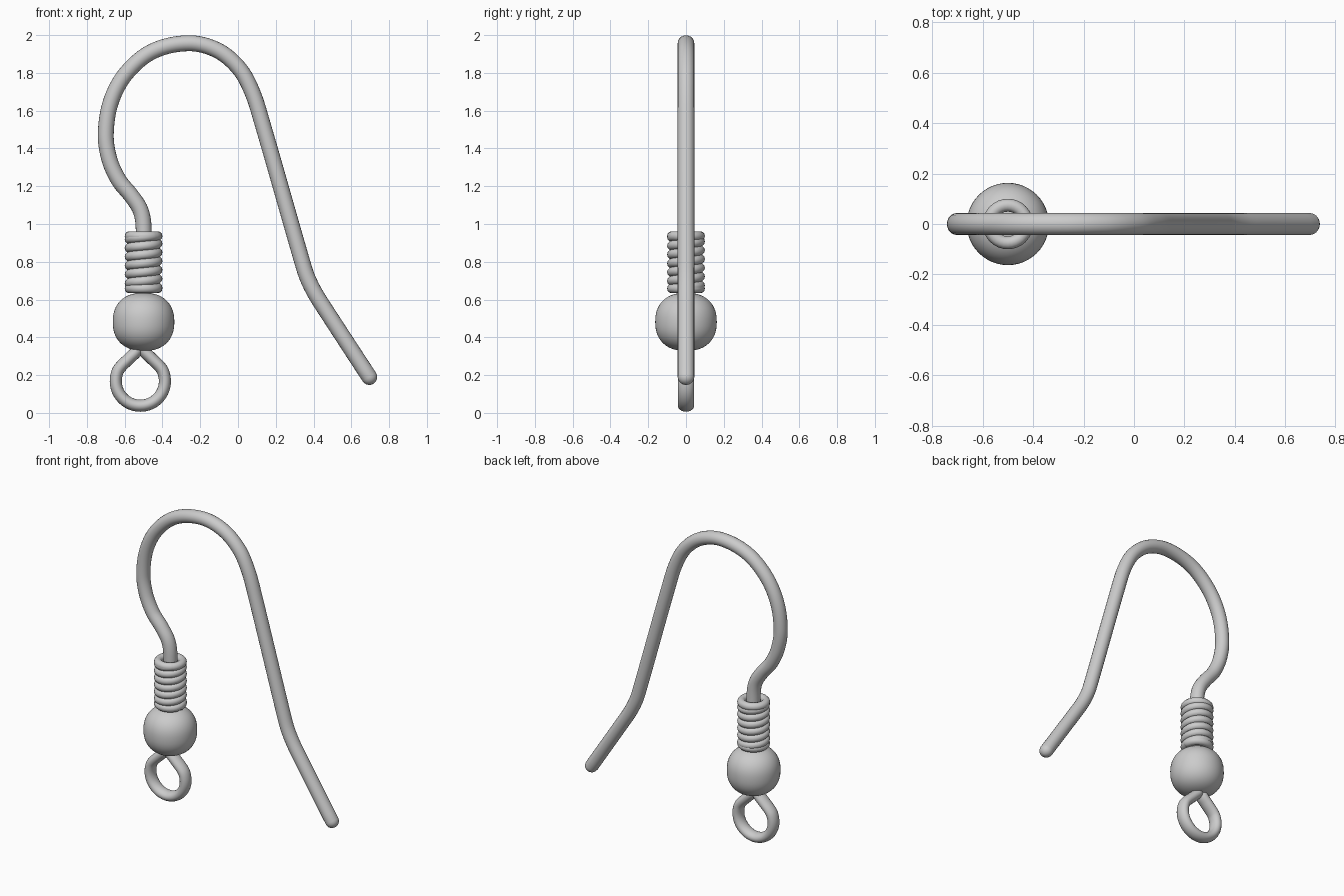
import bpy, bmesh, math
from mathutils import Vector

if "Cube" in bpy.data.objects:
    bpy.data.objects.remove(bpy.data.objects["Cube"])

CX = -0.5  # axis of the bead and coil


def finish(bm, name):
    bmesh.ops.recalc_face_normals(bm, faces=bm.faces)
    for f in bm.faces:
        f.smooth = True
    me = bpy.data.meshes.new(name)
    bm.to_mesh(me)
    bm.free()
    ob = bpy.data.objects.new(name, me)
    bpy.context.collection.objects.link(ob)
    return ob


def smooth_path(pts, n=8):
    """Chord-length spline through (x, z) points in the y = 0 plane."""
    p = [Vector((x, 0, z)) for x, z in pts]
    tan = []
    for i in range(len(p)):
        a, b = p[max(i - 1, 0)], p[min(i + 1, len(p) - 1)]
        tan.append((b - a).normalized())
    out = []
    for i in range(len(p) - 1):
        d = (p[i + 1] - p[i]).length
        for k in range(n):
            t = k / n
            out.append((2*t**3 - 3*t*t + 1) * p[i] + (t**3 - 2*t*t + t) * d * tan[i]
                       + (3*t*t - 2*t**3) * p[i + 1] + (t**3 - t*t) * d * tan[i + 1])
    return out + [p[-1]]


def sweep(name, path, ra, rb, up, sides=20, caps=5):
    """Tube along path with an elliptical section and domed ends."""
    m = len(path)
    rows = []
    for i, c in enumerate(path):
        t = (path[min(i + 1, m - 1)] - path[max(i - 1, 0)]).normalized()
        rows.append((c, t, 1.0))
    def dome(c, t):
        return [(c + t * ra * math.sin(a), t, math.cos(a))
                for a in (k / caps * math.pi / 2 * 0.97 for k in range(1, caps + 1))]
    c0, t0, _ = rows[0]
    start = [(c, t0, s) for c, _, s in dome(c0, -t0)][::-1]
    rows = start + rows + dome(rows[-1][0], rows[-1][1])
    bm = bmesh.new()
    rings = []
    for c, t, s in rows:
        side = up.cross(t).normalized()
        v = t.cross(side)
        rings.append([bm.verts.new(c + s * (side * ra * math.cos(a) + v * rb * math.sin(a)))
                      for a in (2 * math.pi * j / sides for j in range(sides))])
    for r, q in zip(rings, rings[1:]):
        for j in range(sides):
            k = (j + 1) % sides
            bm.faces.new((r[j], r[k], q[k], q[j]))
    bm.faces.new(rings[0])
    bm.faces.new(rings[-1])
    return finish(bm, name)


Y = Vector((0, 1, 0))

# Hook wire, from inside the bead up over the top and down to the free end
hook = [(CX, 0.5), (CX, 0.8), (CX, 0.99), (-0.517, 1.075), (-0.565, 1.15), (-0.63, 1.23),
        (-0.68, 1.34), (-0.70, 1.475), (-0.672, 1.65), (-0.59, 1.80), (-0.45, 1.915),
        (-0.262, 1.957), (-0.11, 1.92), (0.005, 1.825), (0.075, 1.70), (0.13, 1.53),
        (0.34, 0.80), (0.368, 0.715), (0.41, 0.63), (0.47, 0.535), (0.695, 0.19)]
sweep("hook_wire", smooth_path(hook), 0.042, 0.044, Y)

# Hanging loop under the bead
ring = [(CX - 0.017 + 0.13 * math.sin(math.radians(a)), 0.168 - 0.13 * math.cos(math.radians(a)))
        for a in range(-120, 121, 20)]
loop = [(-0.525, 0.37), (-0.537, 0.328), (-0.572, 0.292)] + ring + \
       [(-0.462, 0.292), (-0.497, 0.328), (-0.507, 0.36)]
sweep("hanging_loop", smooth_path(loop, 6), 0.032, 0.043, Y)

# Wire coil with flat first and last turns
turns, seg, pitch = 7.9, 32, 0.0465
n = int(turns * seg)
coil = []
for i in range(n + 1):
    a = i / seg
    z = 0.659 + pitch * min(max(a - 0.9, 0), turns - 1.9)
    a *= 2 * math.pi
    coil.append(Vector((CX + 0.0745 * math.cos(a), 0.0745 * math.sin(a), min(z, 0.936))))
sweep("wire_coil", coil, 0.0255, 0.0255, Vector((0, 0, 1)), sides=12, caps=3)

# Bead: slightly squared sphere
bm = bmesh.new()
bmesh.ops.create_uvsphere(bm, u_segments=48, v_segments=28, radius=1)
for v in bm.verts:
    r = math.hypot(v.co.x, v.co.y)
    k = 0.163 * r ** 0.87 / r if r > 1e-5 else 0
    z = math.copysign(abs(v.co.z) ** 0.87, v.co.z)
    v.co = (CX + v.co.x * k, v.co.y * k, 0.482 + 0.154 * z)
finish(bm, "bead")
